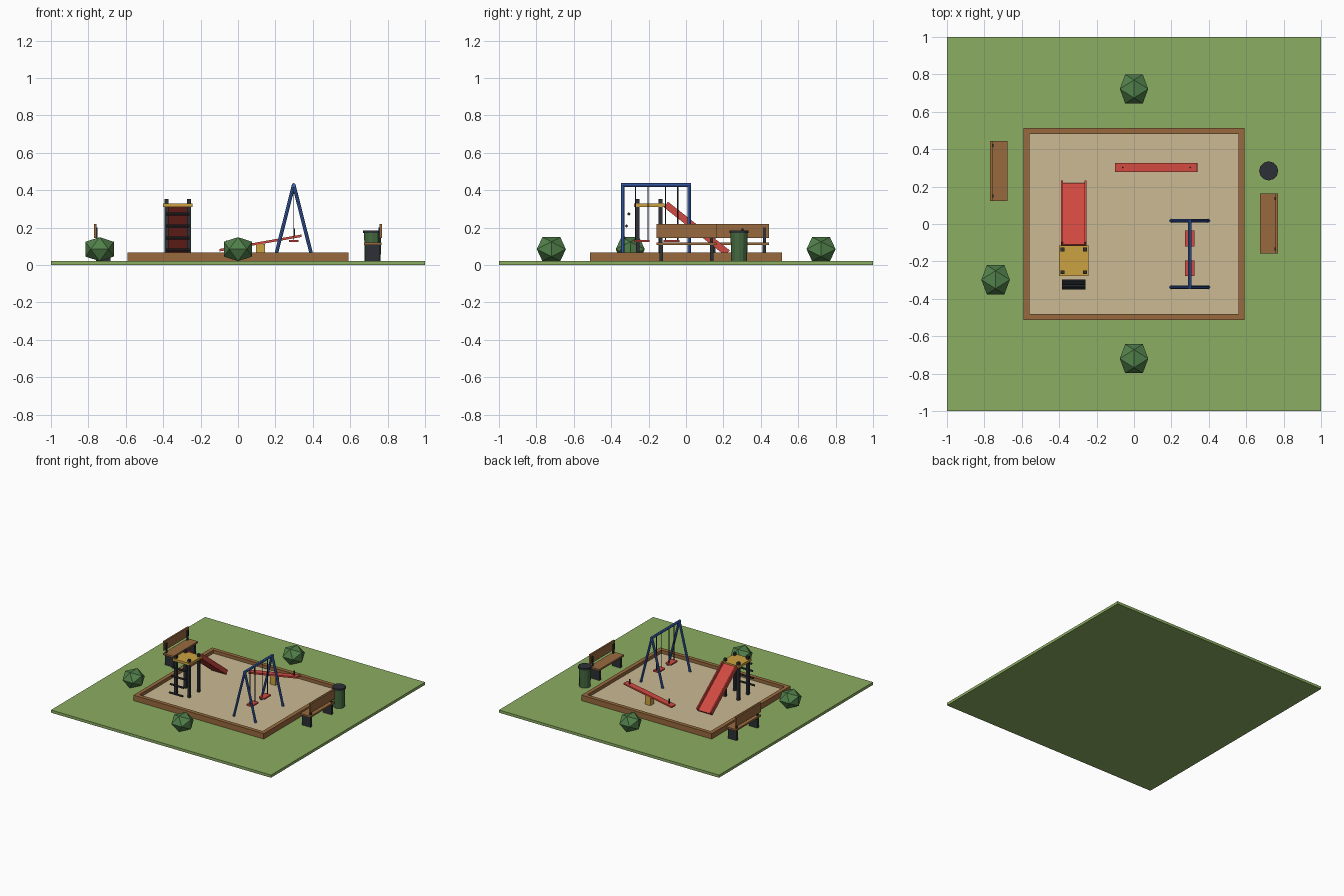
import bpy, bmesh, math
from mathutils import Vector, Matrix

if "Cube" in bpy.data.objects:
    bpy.data.objects.remove(bpy.data.objects["Cube"])


def material(name, hex_code):
    def lin(c):
        return c / 12.92 if c <= 0.04045 else ((c + 0.055) / 1.055) ** 2.4
    m = bpy.data.materials.new(name)
    rgb = [lin(int(hex_code[i:i + 2], 16) / 255) for i in (0, 2, 4)]
    m.diffuse_color = (*rgb, 1)
    m.use_nodes = True
    m.node_tree.nodes["Principled BSDF"].inputs["Base Color"].default_value = m.diffuse_color
    return m


GRASS = material("grass_green", "8CAD62")
SAND = material("sand", "CBBA94")
WOOD = material("brown_wood", "986A3F")
RED = material("red_paint", "D04A40")
YELLOW = material("yellow_wood", "CCA241")
BLUE = material("blue_paint", "3F68BE")
DARK = material("dark_metal", "2C3136")
LEAF = material("leaf_green", "51804A")
BIN = material("bin_green", "44693F")


def finish(name, bm, mat):
    bmesh.ops.recalc_face_normals(bm, faces=bm.faces)
    me = bpy.data.meshes.new(name)
    bm.to_mesh(me)
    bm.free()
    me.materials.append(mat)
    ob = bpy.data.objects.new(name, me)
    bpy.context.collection.objects.link(ob)
    return ob


def box(name, x, y, z, mat):
    """Box from (min, max) ranges."""
    bm = bmesh.new()
    lo, hi = Vector((x[0], y[0], z[0])), Vector((x[1], y[1], z[1]))
    bmesh.ops.create_cube(bm, size=1, matrix=Matrix.Translation((lo + hi) / 2)
                          @ Matrix.Diagonal((*(hi - lo), 1)))
    return finish(name, bm, mat)


def tilted_box(name, center, size, axis, angle, mat):
    bm = bmesh.new()
    bmesh.ops.create_cube(bm, size=1, matrix=Matrix.Translation(center)
                          @ Matrix.Rotation(angle, 4, axis) @ Matrix.Diagonal((*size, 1)))
    return finish(name, bm, mat)


def rod(name, a, b, r, mat, sides=8, r2=None):
    a, b = Vector(a), Vector(b)
    d = b - a
    bm = bmesh.new()
    rot = d.to_track_quat('Z', 'Y').to_matrix().to_4x4()
    bmesh.ops.create_cone(bm, cap_ends=True, segments=sides, radius1=r,
                          radius2=r if r2 is None else r2, depth=d.length,
                          matrix=Matrix.Translation((a + b) / 2) @ rot)
    return finish(name, bm, mat)


# Lawn, sand and wooden border
G, S = 0.022, 0.04
box("lawn", (-1, 1), (-1, 1), (0, G), GRASS)
box("sand", (-0.56, 0.56), (-0.48, 0.48), (0.01, S), SAND)
for s in (-1, 1):
    ya, yb = sorted((s * 0.48, s * 0.512))
    xa, xb = sorted((s * 0.56, s * 0.592))
    box("border_long", (-0.592, 0.592), (ya, yb), (0.01, 0.067), WOOD)
    box("border_short", (xa, xb), (-0.48, 0.48), (0.01, 0.067), WOOD)

# Slide tower: posts, platform, ladder rungs
TX, TY = -0.322, -0.197
box("platform", (TX - 0.078, TX + 0.078), (TY - 0.082, TY + 0.082), (0.31, 0.33), YELLOW)
for sx in (-1, 1):
    for sy in (-1, 1):
        px, py = TX + sx * 0.06, TY + sy * 0.061
        box("tower_post", (px - 0.01, px + 0.01), (py - 0.01, py + 0.01), (S - 0.01, 0.352), DARK)
for i in range(4):
    z = 0.081 + i * 0.064
    y = -0.343 + i * 0.0125
    rod("ladder_rung", (TX - 0.062, y, z), (TX + 0.062, y, z), 0.008, DARK)

# Slide chute with raised sides
top, low = Vector((TX, -0.115, 0.315)), Vector((TX, 0.215, 0.055))
d = low - top
ang = math.atan2(d.z, d.y)
normal = Vector((0, -math.sin(ang), math.cos(ang)))
mid = (top + low) / 2
tilted_box("slide_chute", mid, (0.13, d.length, 0.014), 'X', ang, RED)
for s in (-1, 1):
    tilted_box("slide_side", mid + normal * 0.012 + Vector((s * 0.062, 0, 0)),
               (0.01, d.length, 0.036), 'X', ang, RED)

# Swing frame
SX = 0.298
rod("swing_top_bar", (SX, -0.348, 0.428), (SX, 0.027, 0.428), 0.0105, BLUE)
for y in (-0.338, 0.018):
    for s in (-1, 1):
        rod("swing_leg", (SX + s * 0.1, y, S - 0.005), (SX, y, 0.43), 0.0095, BLUE)

# Swing seats on chains
for y in (-0.237, -0.077):
    box("swing_seat", (SX - 0.026, SX + 0.026), (y - 0.042, y + 0.042), (0.123, 0.135), RED)
    for s in (-1, 1):
        rod("swing_chain", (SX, y + s * 0.033, 0.13), (SX, y + s * 0.033, 0.425), 0.0028, DARK, 6)

# Seesaw
tilt = math.radians(10)
BX, BY, BZ = 0.12, 0.302, 0.118
tilted_box("seesaw_plank", (BX, BY, BZ), (0.445, 0.05, 0.013), 'Y', -tilt, RED)
box("seesaw_base", (BX - 0.024, BX + 0.024), (BY - 0.022, BY + 0.022), (S - 0.01, 0.113), YELLOW)
for s in (-1, 1):
    x = BX + s * 0.18
    z = BZ + s * 0.18 * math.tan(tilt)
    rod("seesaw_handle", (x, BY, z), (x, BY, z + 0.045), 0.005, DARK, 6)

# Benches facing the sand
for s, y in ((-1, 0.284), (1, 0.002)):
    def xr(a, b):
        return tuple(sorted((s * a, s * b)))
    box("bench_seat", xr(0.675, 0.768), (y - 0.16, y + 0.16), (0.107, 0.121), WOOD)
    box("bench_back", xr(0.756, 0.769), (y - 0.16, y + 0.16), (0.145, 0.22), WOOD)
    for e in (-1, 1):
        ly = y + e * 0.135
        box("bench_leg", xr(0.683, 0.76), (ly - 0.01, ly + 0.01), (0.005, 0.107), DARK)
        box("bench_back_support", xr(0.75, 0.758), (ly - 0.008, ly + 0.008), (0.12, 0.2), DARK)

# Litter bin
rod("bin_body", (0.72, 0.284, 0.005), (0.72, 0.284, 0.172), 0.042, BIN, 12, 0.046)
rod("bin_lid", (0.72, 0.284, 0.171), (0.72, 0.284, 0.186), 0.051, DARK, 12)

# Low-poly bushes: icosahedron from three golden rectangles
phi = (1 + 5 ** 0.5) / 2
for x, y in ((0, 0.722), (0, -0.72), (-0.74, -0.298)):
    bm = bmesh.new()
    for a in (-1, 1):
        for b in (-phi, phi):
            for v in ((0, a, b), (a, b, 0), (b, 0, a)):
                bm.verts.new((x + v[0] * 0.047, y + v[1] * 0.048, 0.085 + v[2] * 0.0395))
    bmesh.ops.convex_hull(bm, input=bm.verts)
    finish("bush", bm, LEAF)
